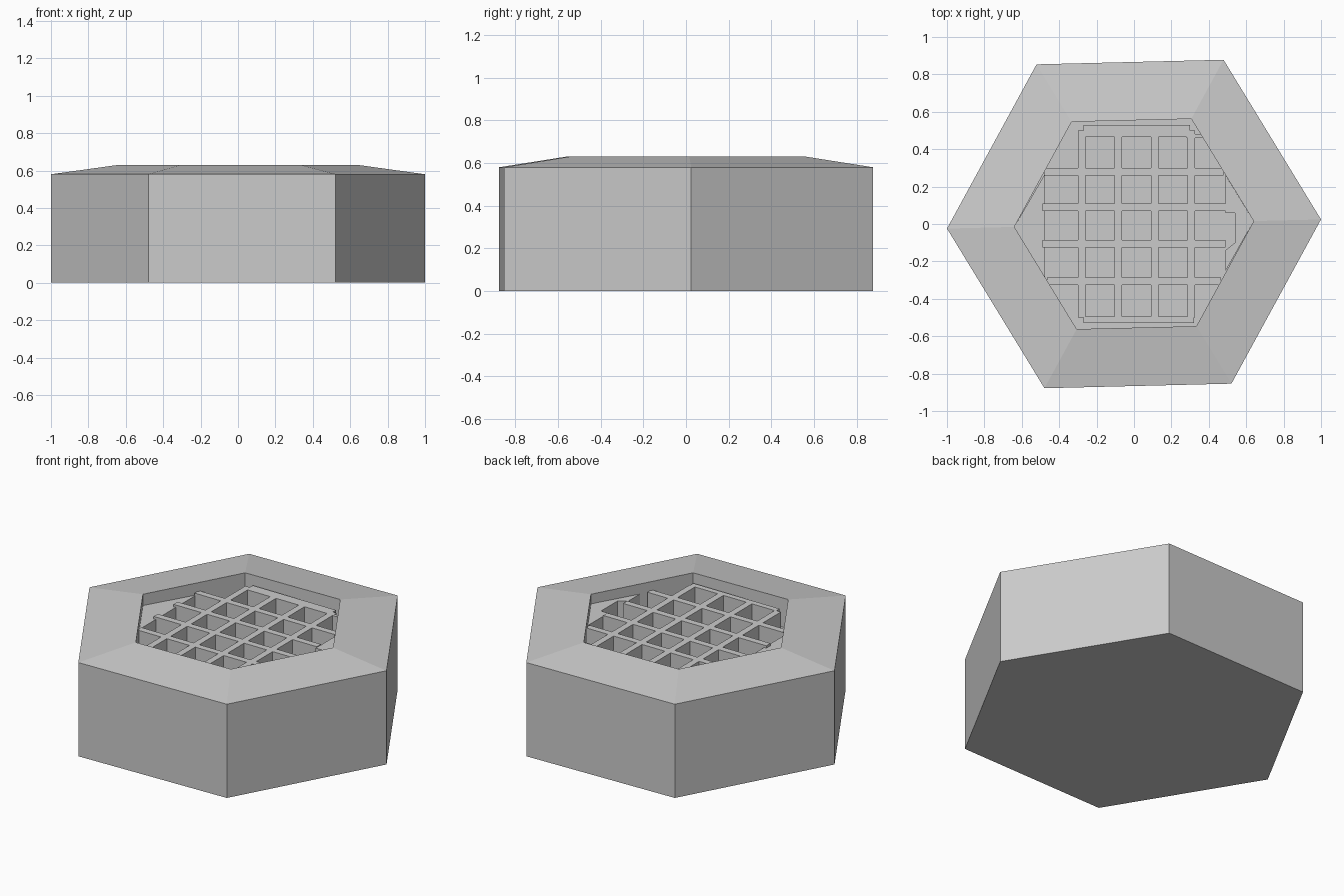
import bpy
import bmesh
from math import cos, sin, radians, sqrt

if "Cube" in bpy.data.objects:
    bpy.data.objects.remove(bpy.data.objects["Cube"])

TURN = radians(1.4)      # slight twist of the hexagon
RIM = 0.64               # radius of the opening
FLOOR, GRATE_TOP = 0.45, 0.575


def finish(name, bm):
    bmesh.ops.recalc_face_normals(bm, faces=bm.faces)
    mesh = bpy.data.meshes.new(name)
    bm.to_mesh(mesh)
    bm.free()
    obj = bpy.data.objects.new(name, mesh)
    bpy.context.collection.objects.link(obj)
    return obj


def add_prism(bm, points, z0, z1):
    low = [bm.verts.new((x, y, z0)) for x, y in points]
    high = [bm.verts.new((x, y, z1)) for x, y in points]
    n = len(points)
    bm.faces.new(low[::-1])
    bm.faces.new(high)
    for i in range(n):
        j = (i + 1) % n
        bm.faces.new((low[i], low[j], high[j], high[i]))


def add_box(bm, x0, x1, y0, y1, z0, z1):
    add_prism(bm, [(x0, y0), (x1, y0), (x1, y1), (x0, y1)], z0, z1)


# Hexagonal body: outer wall, sloped rim and recessed floor
bm = bmesh.new()
rings = []
for r, z in [(1, 0), (1, 0.58), (RIM, 0.63), (RIM, FLOOR)]:
    rings.append([bm.verts.new((r * cos(TURN + radians(60 * k)),
                                r * sin(TURN + radians(60 * k)), z))
                  for k in range(6)])
bm.faces.new(rings[0][::-1])
bm.faces.new(rings[-1])
for a, b in zip(rings, rings[1:]):
    for i in range(6):
        j = (i + 1) % 6
        bm.faces.new((a[i], a[j], b[j], b[i]))
finish("hex_body", bm)

# Bars running front to back, cut to the hexagonal opening
W = 0.02
bm = bmesh.new()
for x in (-0.28, -0.085, 0.11, 0.305):
    half = min(0.50, (RIM - abs(x)) * sqrt(3))
    add_box(bm, x - W, x + W, -half, half, FLOOR, GRATE_TOP)
finish("grate_long_bars", bm)

# Bars running left to right between the ledges
bm = bmesh.new()
for y in (-0.305, -0.105, 0.09, 0.28):
    half = min(0.49, RIM - abs(y) / sqrt(3))
    add_box(bm, -half, half, y - W, y + W, FLOOR, GRATE_TOP)
finish("grate_cross_bars", bm)

# Wider edge bars at the front and back of the grate
bm = bmesh.new()
add_box(bm, -0.27, 0.32, -0.53, -0.495, FLOOR, GRATE_TOP)
add_box(bm, -0.27, 0.30, 0.465, 0.53, FLOOR, GRATE_TOP)
add_box(bm, 0.28, 0.365, 0.46, 0.48, FLOOR, GRATE_TOP)
finish("grate_edge_bars", bm)

# Flat ledges filling the left and right corners, the right one notched
bm = bmesh.new()
add_prism(bm, [(-0.475, 0.27), (-0.64, -0.015), (-0.475, -0.29)],
          FLOOR, 0.56)
finish("left_ledge", bm)
bm = bmesh.new()
add_prism(bm, [(0.49, 0.26), (0.49, 0.06), (0.54, 0.06), (0.54, -0.10),
               (0.49, -0.14), (0.49, -0.25), (0.64, 0.015)],
          FLOOR, 0.57)
finish("right_ledge", bm)
